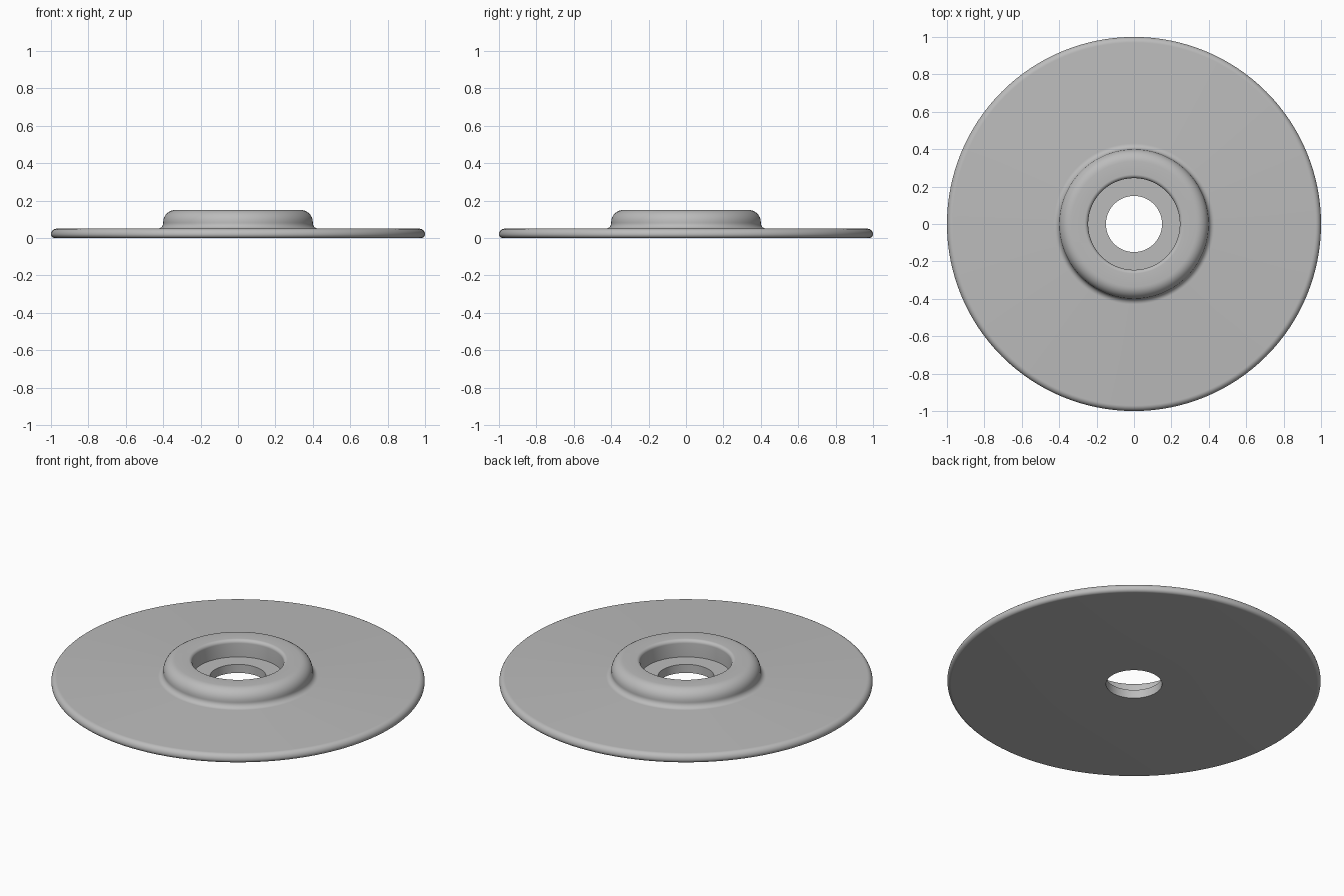
import bpy, bmesh
from math import sin, cos, pi, radians
from mathutils import Vector

cube = bpy.data.objects.get("Cube")
if cube:
    bpy.data.objects.remove(cube, do_unlink=True)

SEGMENTS = 128

grey = bpy.data.materials.new("plain_grey")
grey.use_nodes = True
colour = (0.5, 0.5, 0.5, 1)
grey.diffuse_color = colour
grey.node_tree.nodes["Principled BSDF"].inputs["Base Color"].default_value = colour


def arc(cx, cz, radius, start, end, steps=8):
    """Fillet points in the (radius, height) plane, angles in degrees."""
    angles = [radians(start + (end - start) * i / steps) for i in range(steps + 1)]
    return [(cx + radius * cos(a), cz + radius * sin(a)) for a in angles]


# Cross-section, from the bore round the rim and over the collar to the recess
profile = [(0.15, 0.0)]
profile += arc(0.98, 0.02, 0.02, -90, 0)        # lower rim edge
profile += arc(0.97, 0.02, 0.03, 0, 90)         # upper rim edge
profile += arc(0.43, 0.08, 0.03, 270, 180)      # collar foot
profile += arc(0.335, 0.085, 0.065, 0, 90)      # collar shoulder
profile += arc(0.265, 0.13, 0.02, 90, 180)      # recess lip
profile += [(0.245, 0.05), (0.15, 0.05)]        # recess floor

# Revolve the section into a closed ring
bm = bmesh.new()
verts = [bm.verts.new((r, 0, z)) for r, z in profile]
edges = [bm.edges.new((a, b)) for a, b in zip(verts, verts[1:] + verts[:1])
         if (a.co - b.co).length > 1e-5]
bmesh.ops.spin(bm, geom=verts + edges, cent=Vector(), axis=(0, 0, 1),
               angle=2 * pi, steps=SEGMENTS, use_merge=True)
bmesh.ops.remove_doubles(bm, verts=bm.verts, dist=1e-5)
bmesh.ops.recalc_face_normals(bm, faces=bm.faces)

mesh = bpy.data.meshes.new("flanged_disc")
bm.to_mesh(mesh)
bm.free()
mesh.materials.append(grey)
disc = bpy.data.objects.new("flanged_disc", mesh)
bpy.context.collection.objects.link(disc)

# Smooth fillets, crisp bore and recess edges
bpy.ops.object.select_all(action="DESELECT")
disc.select_set(True)
bpy.context.view_layer.objects.active = disc
bpy.ops.object.shade_smooth_by_angle(angle=radians(30))
